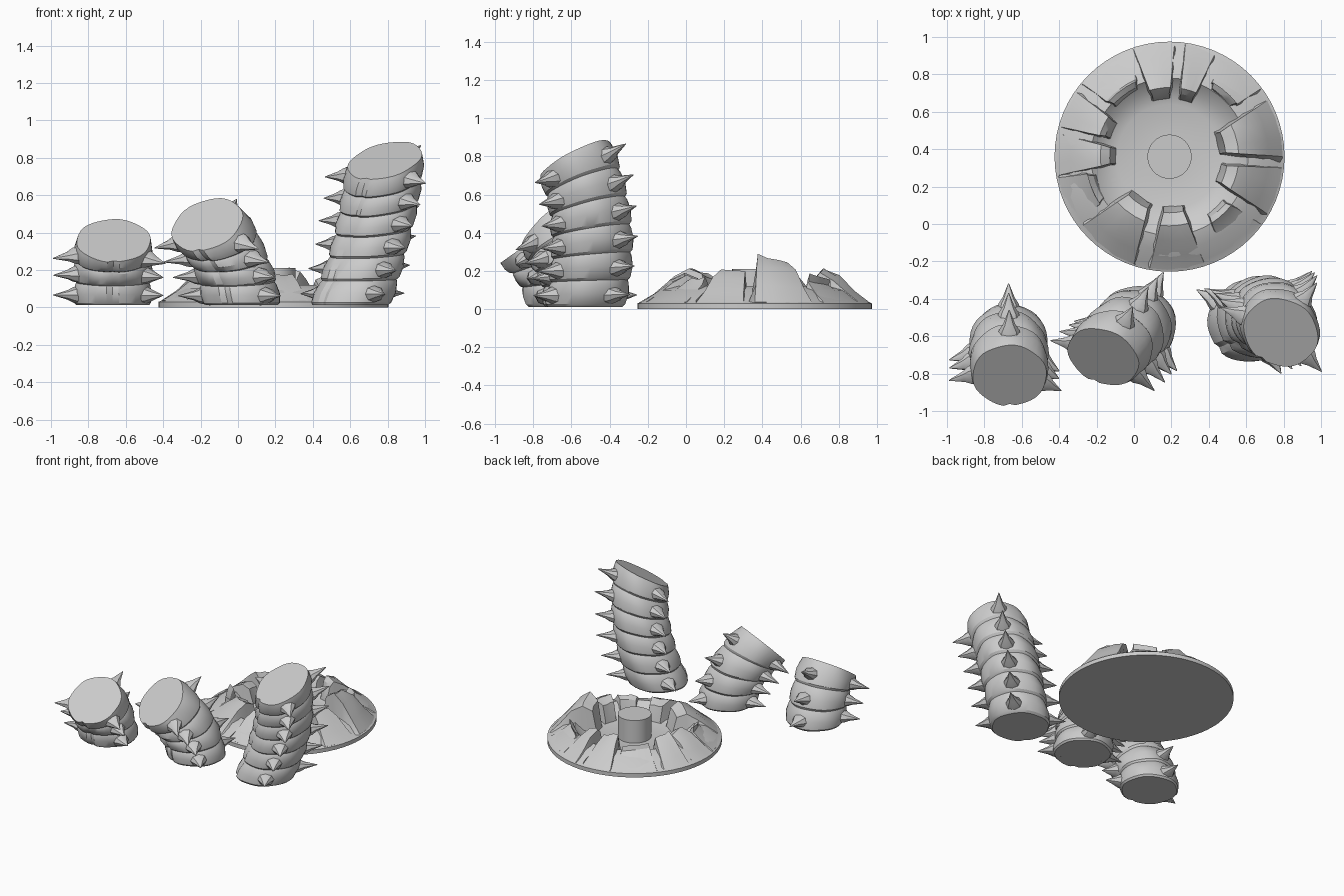
import bpy, bmesh, math, random
from mathutils import Vector

random.seed(4)
if "Cube" in bpy.data.objects:
    bpy.data.objects.remove(bpy.data.objects["Cube"])

stone = bpy.data.materials.new("stone_grey")
stone.use_nodes = True
GREY = (0.6, 0.6, 0.6, 1)
stone.diffuse_color = GREY
stone.node_tree.nodes["Principled BSDF"].inputs["Base Color"].default_value = GREY
UP = Vector((0, 0, 1))


def finish(name, bm, angle=30):
    bmesh.ops.recalc_face_normals(bm, faces=bm.faces)
    mesh = bpy.data.meshes.new(name)
    bm.to_mesh(mesh)
    bm.free()
    mesh.materials.append(stone)
    ob = bpy.data.objects.new(name, mesh)
    bpy.context.collection.objects.link(ob)
    bpy.ops.object.select_all(action="DESELECT")
    ob.select_set(True)
    bpy.context.view_layer.objects.active = ob
    bpy.ops.object.shade_smooth_by_angle(angle=math.radians(angle))


def skin(bm, rings):
    """Bridge closed rings of points and cap both ends."""
    loops = [[bm.verts.new(p) for p in ring] for ring in rings]
    for a, b in zip(loops, loops[1:]):
        for i in range(len(a)):
            j = (i + 1) % len(a)
            bm.faces.new((a[i], a[j], b[j], b[i]))
    bm.faces.new(loops[0][::-1])
    bm.faces.new(loops[-1])


def polar(radius, angle, z=0.0):
    return Vector((radius * math.cos(angle), radius * math.sin(angle), z))


def lathe(name, centre, profile, sides):
    bm = bmesh.new()
    skin(bm, [[centre + polar(r, math.tau * i / sides, z) for i in range(sides)]
              for r, z in profile])
    finish(name, bm)


# Curved trunks made of stacked bulging segments
def trunk(name, base, middle, top, normal, radius, levels, seam, twist, thorns):
    base, middle, top = Vector(base), Vector(middle), Vector(top)
    control = 2 * middle - (base + top) / 2
    normal = Vector(normal).normalized()
    sides = 40

    def frame(t):
        pos = base * (1 - t) ** 2 + control * 2 * t * (1 - t) + top * t * t
        rot = UP.rotation_difference(UP.lerp(normal, t ** 1.5).normalized())
        return pos, rot, math.radians(seam + twist * (1 - t))

    def ring(t, scale):
        pos, rot, start = frame(t)
        pts = []
        for i in range(sides):
            # narrow groove down the front, slight waviness elsewhere
            r = radius * scale * (0.94 if i == 0 else 1 + 0.015 * math.sin(i * 0.94 + 9 * t))
            pts.append(pos + rot @ polar(r, start + math.tau * i / sides))
        return pts

    steps = ((0, 0.97), (0.1, 1.03), (0.5, 1.06), (0.88, 1.01))
    rings = [ring((k + u) / levels, s) for k in range(levels) for u, s in steps]
    rings.append(ring(1, 0.99))
    bm = bmesh.new()
    skin(bm, rings)
    finish(name, bm, 28)

    # Three columns of thorns
    bm = bmesh.new()
    for k in range(levels):
        pos, rot, start = frame((k + 0.45) / levels)
        for turn, reach in thorns:
            a = start + math.radians(turn)
            out, side = rot @ polar(1, a), rot @ polar(1, a + math.pi / 2)
            lift = out.cross(side)
            reach *= radius * random.uniform(0.98, 1.02)
            shape = ((0.8 * radius, 0.06), (1.08 * radius, 0.047),
                     (1.25 * radius, 0.028), (reach, 0.002))
            skin(bm, [[pos + out * d + side * (1.15 * r * math.cos(math.tau * i / 8))
                       + lift * (0.9 * r * math.sin(math.tau * i / 8)) for i in range(8)]
                      for d, r in shape])
    finish(name + "_thorns", bm, 35)


trunk("short_trunk", (-0.67, -0.63, 0.012), (-0.67, -0.69, 0.195), (-0.665, -0.81, 0.357),
      (0, -0.58, 0.82), 0.2, 3, -90, 0, ((62, 1.55), (180, 1.65), (-75, 1.65)))
trunk("medium_trunk", (0.02, -0.54, 0.012), (-0.04, -0.585, 0.24), (-0.165, -0.71, 0.442),
      (-0.3, -0.64, 0.7), 0.2, 4, -112, 0, ((64, 1.64), (175, 1.6), (-72, 1.68)))
trunk("tall_trunk", (0.6, -0.53, 0.012), (0.725, -0.495, 0.41), (0.785, -0.58, 0.785),
      (-0.22, -0.45, 0.87), 0.205, 6, -125, -14, ((78, 1.58), (178, 1.68), (-72, 1.6)))

# Round base with a shallow dish and a central peg
centre = Vector((0.19, 0.36, 0))
lathe("round_base", centre, ((0.615, 0), (0.615, 0.03), (0.58, 0.045), (0.5, 0.1),
                             (0.42, 0.12), (0.36, 0.065), (0.28, 0.04), (0.12, 0.035)), 64)
lathe("centre_peg", centre, ((0.118, 0.02), (0.118, 0.21)), 40)

# Ring of broken rocks: angle, half width, inner radius, height
rocks = ((98, 12, 0.31, 0.2), (74, 9, 0.31, 0.2), (49, 14, 0.4, 0.17), (15, 17, 0.27, 0.27),
         (-18, 14, 0.28, 0.2), (-48, 13, 0.36, 0.16), (-86, 16, 0.27, 0.18),
         (-125, 19, 0.27, 0.2), (-157, 14, 0.39, 0.17), (179, 12, 0.29, 0.18),
         (155, 11, 0.33, 0.2), (126, 16, 0.38, 0.17))
bm = bmesh.new()
for angle, width, inner, height in rocks:
    a, w = math.radians(angle), math.radians(width)
    crest = max(0.37, inner + 0.06)
    tilt = random.uniform(-0.12, 0.12)
    sections = ((0.605, 0.034, 1.1), (0.53, 0.45 * height, 1.05), (0.45, 0.8 * height, 1.0),
                (crest, height, 0.92), (inner + 0.03, 0.85 * height, 0.8), (inner, 0.05, 0.85))
    rings = []
    for r, z, s in sections:
        ring = [centre + polar(r, a - w * s, 0.02)]
        for f in (-0.8, -0.3, 0.3, 0.8):
            bump = 1 + tilt * f + random.uniform(-0.04, 0.04)
            ring.append(centre + polar(r, a + w * s * f, max(0.03, z * bump)))
        ring.append(centre + polar(r, a + w * s, 0.02))
        rings.append(ring)
    skin(bm, rings)
finish("rock_ring", bm, 30)
